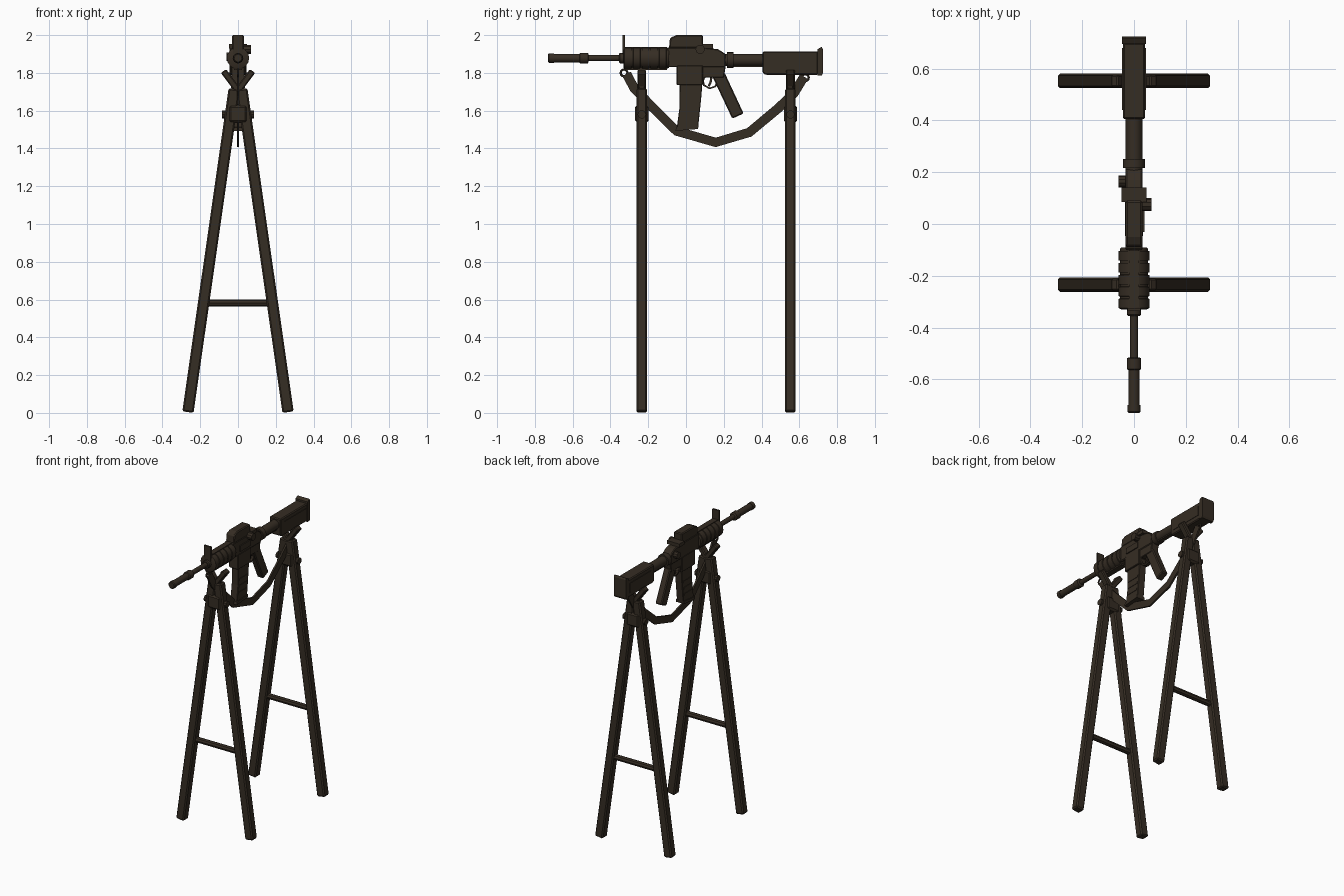
import bpy, bmesh, math
from mathutils import Vector, Matrix

cube = bpy.data.objects.get("Cube")
if cube:
    bpy.data.objects.remove(cube, do_unlink=True)

mat = bpy.data.materials.new("dark brown")
mat.use_nodes = True
colour = (0.036, 0.026, 0.017, 1)
mat.diffuse_color = colour
mat.node_tree.nodes["Principled BSDF"].inputs["Base Color"].default_value = colour

AXIS = 1.878  # height of the bore line


def finish(name, bm, bevel=0, smooth=False):
    bmesh.ops.recalc_face_normals(bm, faces=bm.faces)
    mesh = bpy.data.meshes.new(name)
    bm.to_mesh(mesh)
    bm.free()
    mesh.materials.append(mat)
    ob = bpy.data.objects.new(name, mesh)
    bpy.context.collection.objects.link(ob)
    if bevel:
        mod = ob.modifiers.new("bevel", "BEVEL")
        mod.width = bevel
        mod.segments = 1
    if smooth:
        bpy.ops.object.select_all(action="DESELECT")
        ob.select_set(True)
        bpy.context.view_layer.objects.active = ob
        bpy.ops.object.shade_smooth_by_angle(angle=math.radians(35))
    return ob


def side_profile(name, pts, half, x=0, bevel=0):
    """Extrude a (y, z) outline across x."""
    bm = bmesh.new()
    face = bm.faces.new([bm.verts.new((x - half, y, z)) for y, z in pts])
    out = bmesh.ops.extrude_face_region(bm, geom=[face])["geom"]
    verts = [v for v in out if isinstance(v, bmesh.types.BMVert)]
    bmesh.ops.translate(bm, verts=verts, vec=(2 * half, 0, 0))
    return finish(name, bm, bevel)


def box(name, y0, y1, z0, z1, half, x=0, bevel=0):
    return side_profile(name, [(y0, z0), (y1, z0), (y1, z1), (y0, z1)], half, x, bevel)


def beam(name, a, b, wide, deep, bevel=0.006):
    """Square beam between two points of one y plane."""
    a, b = Vector(a), Vector(b)
    d = (b - a).normalized()
    rot = Matrix((d.cross(Vector((0, 1, 0))), (0, 1, 0), d)).transposed().to_4x4()
    size = Matrix.Diagonal((wide, deep, (b - a).length, 1))
    bm = bmesh.new()
    bmesh.ops.create_cube(bm, size=1, matrix=Matrix.Translation((a + b) / 2) @ rot @ size)
    return finish(name, bm, bevel)


def lathe(name, rings, z=AXIS, sides=16):
    """Turn (y, radius) rings around a line along y."""
    bm = bmesh.new()
    loops = [[bm.verts.new((r * math.cos(t * math.tau / sides), y, z + r * math.sin(t * math.tau / sides)))
              for t in range(sides)] for y, r in rings]
    for p, q in zip(loops, loops[1:]):
        for i in range(sides):
            j = (i + 1) % sides
            bm.faces.new((p[i], p[j], q[j], q[i]))
    bm.faces.new(loops[0])
    bm.faces.new(loops[-1])
    return finish(name, bm, smooth=True)


def rod_x(name, y, z, radius, x0, x1, sides=10):
    bm = bmesh.new()
    m = Matrix.Translation(((x0 + x1) / 2, y, z)) @ Matrix.Rotation(math.pi / 2, 4, "Y")
    bmesh.ops.create_cone(bm, cap_ends=True, segments=sides, radius1=radius, radius2=radius,
                          depth=abs(x1 - x0), matrix=m)
    return finish(name, bm, smooth=True)


def ring(name, y, z, radius, thick):
    bm = bmesh.new()
    grid = []
    for i in range(12):
        a = i * math.tau / 12
        grid.append([bm.verts.new((thick * math.sin(b),
                                   y + (radius + thick * math.cos(b)) * math.cos(a),
                                   z + (radius + thick * math.cos(b)) * math.sin(a)))
                     for b in (k * math.tau / 6 for k in range(6))])
    for i in range(12):
        for k in range(6):
            n, m = (i + 1) % 12, (k + 1) % 6
            bm.faces.new((grid[i][k], grid[n][k], grid[n][m], grid[i][m]))
    return finish(name, bm, smooth=True)


def ribbon(name, path, width, half):
    """Flat strip that follows a (y, z) path."""
    pts = [Vector(p) for p in path]
    upper, lower = [], []
    for i, p in enumerate(pts):
        d = (pts[min(i + 1, len(pts) - 1)] - pts[max(i - 1, 0)]).normalized()
        n = Vector((-d.y, d.x)) * width / 2
        upper.append(p + n)
        lower.append(p - n)
    return side_profile(name, [tuple(p) for p in upper + lower[::-1]], half)


# Two trestles
for label, y in (("front", -0.234), ("rear", 0.553)):
    for side, s in (("left", 1), ("right", -1)):
        beam(f"{label}_trestle_{side}_leg", (s * 0.265, y, 0.004), (s * 0.02, y, 1.715), 0.06, 0.056, 0.008)
        beam(f"{label}_cradle_{side}_arm", (s * -0.02, y, 1.68), (s * 0.077, y, 1.81), 0.034, 0.046)
        beam(f"{label}_cradle_{side}_pad", (s * 0.02, y, 1.70), (s * 0.05, y, 1.80), 0.018, 0.03, 0.003)
        rod_x(f"{label}_trestle_{side}_bolt", y, 1.58, 0.022, s * 0.03, s * 0.085)
    beam(f"{label}_trestle_binding", (0, y, 1.535), (0, y, 1.63), 0.1, 0.07, 0.012)
    rod_x(f"{label}_trestle_crossbar", y, 0.582, 0.019, -0.18, 0.18, 8)

# Muzzle, barrel and ribbed handguard
lathe("muzzle_sleeve", [(-0.73, 0.02), (-0.725, 0.025), (-0.70, 0.025), (-0.70, 0.022), (-0.565, 0.022),
                        (-0.56, 0.028), (-0.52, 0.028), (-0.515, 0.02)])
lathe("barrel", [(-0.52, 0.016), (-0.32, 0.016)], sides=12)
lathe("barrel_collar", [(-0.355, 0.022), (-0.35, 0.027), (-0.32, 0.027)])
rings = [(-0.33, 0.05)]
for i in range(5):
    y = -0.325 + i * 0.046
    rings += [(y, 0.059), (y + 0.036, 0.059), (y + 0.037, 0.054), (y + 0.045, 0.054)]
lathe("handguard", rings + [(-0.09, 0.05)])
box("handguard_top_rail", -0.32, -0.1, 1.92, 1.938, 0.02)
box("handguard_bottom_rail", -0.32, -0.1, 1.815, 1.83, 0.02)
box("front_sight_blade", -0.336, -0.324, 1.9, 2.0, 0.026)

# Receiver
side_profile("upper_receiver", [(-0.1, 1.83), (0.21, 1.83), (0.21, 1.90), (0.17, 1.925),
                                (0.09, 1.935), (-0.1, 1.935)], 0.033, bevel=0.005)
side_profile("lower_receiver", [(-0.05, 1.738), (0.09, 1.738), (0.1, 1.775), (0.2, 1.775),
                                (0.215, 1.865), (-0.05, 1.865)], 0.028, bevel=0.004)
box("magazine_well", -0.05, 0.09, 1.735, 1.84, 0.035, bevel=0.004)
box("ejection_cover", -0.03, 0.08, 1.855, 1.895, 0.004, 0.036)
side_profile("optic_housing", [(-0.09, 1.93), (0.09, 1.93), (0.09, 2.0), (-0.05, 2.0),
                               (-0.085, 1.985)], 0.032, bevel=0.006)
box("rear_sight", 0.085, 0.142, 1.93, 1.953, 0.048)
rod_x("optic_knob", 0.075, 1.925, 0.025, 0.03, 0.068)
rod_x("receiver_knob", 0.165, 1.885, 0.023, -0.03, -0.06)

# Magazine, grip and trigger
side_profile("magazine", [(-0.033, 1.76), (0.088, 1.76), (0.08, 1.66), (0.064, 1.51),
                          (-0.05, 1.50), (-0.034, 1.62)], 0.026, bevel=0.003)
side_profile("magazine_base", [(-0.056, 1.493), (0.064, 1.503), (0.066, 1.522), (-0.052, 1.512)], 0.031)
for i in range(3):
    z = 1.56 + i * 0.045
    box(f"magazine_rib_{i + 1}", -0.035 + i * 0.005, 0.06 + i * 0.005, z, z + 0.012, 0.029)
side_profile("pistol_grip", [(0.135, 1.79), (0.205, 1.80), (0.305, 1.585), (0.245, 1.558)], 0.024, bevel=0.006)
ribbon("trigger_guard", [(0.085, 1.775), (0.095, 1.735), (0.125, 1.718), (0.155, 1.728), (0.17, 1.76)], 0.01, 0.012)
ribbon("trigger", [(0.135, 1.78), (0.13, 1.75), (0.12, 1.73)], 0.012, 0.006)

# Stock
lathe("buffer_tube", [(0.2, 0.032), (0.42, 0.032)], 1.868)
lathe("buffer_collar", [(0.217, 0.042), (0.252, 0.042)], 1.868)
box("buffer_rail", 0.25, 0.41, 1.832, 1.85, 0.014)
side_profile("stock", [(0.405, 1.80), (0.42, 1.79), (0.70, 1.79), (0.70, 1.913), (0.405, 1.913)], 0.043, bevel=0.006)
box("stock_side_panel", 0.44, 0.68, 1.82, 1.885, 0.046)
side_profile("butt_plate", [(0.695, 1.786), (0.718, 1.786), (0.725, 1.80), (0.725, 1.925),
                            (0.718, 1.937), (0.695, 1.925)], 0.046)

# Sling with its swivels
ribbon("sling", [(-0.315, 1.795), (-0.275, 1.72), (-0.19, 1.63), (-0.05, 1.492), (0.157, 1.432),
                 (0.335, 1.485), (0.485, 1.61), (0.57, 1.69), (0.625, 1.78)], 0.05, 0.006)
ring("front_swivel", -0.328, 1.80, 0.018, 0.006)
ring("rear_swivel", 0.632, 1.775, 0.018, 0.006)
